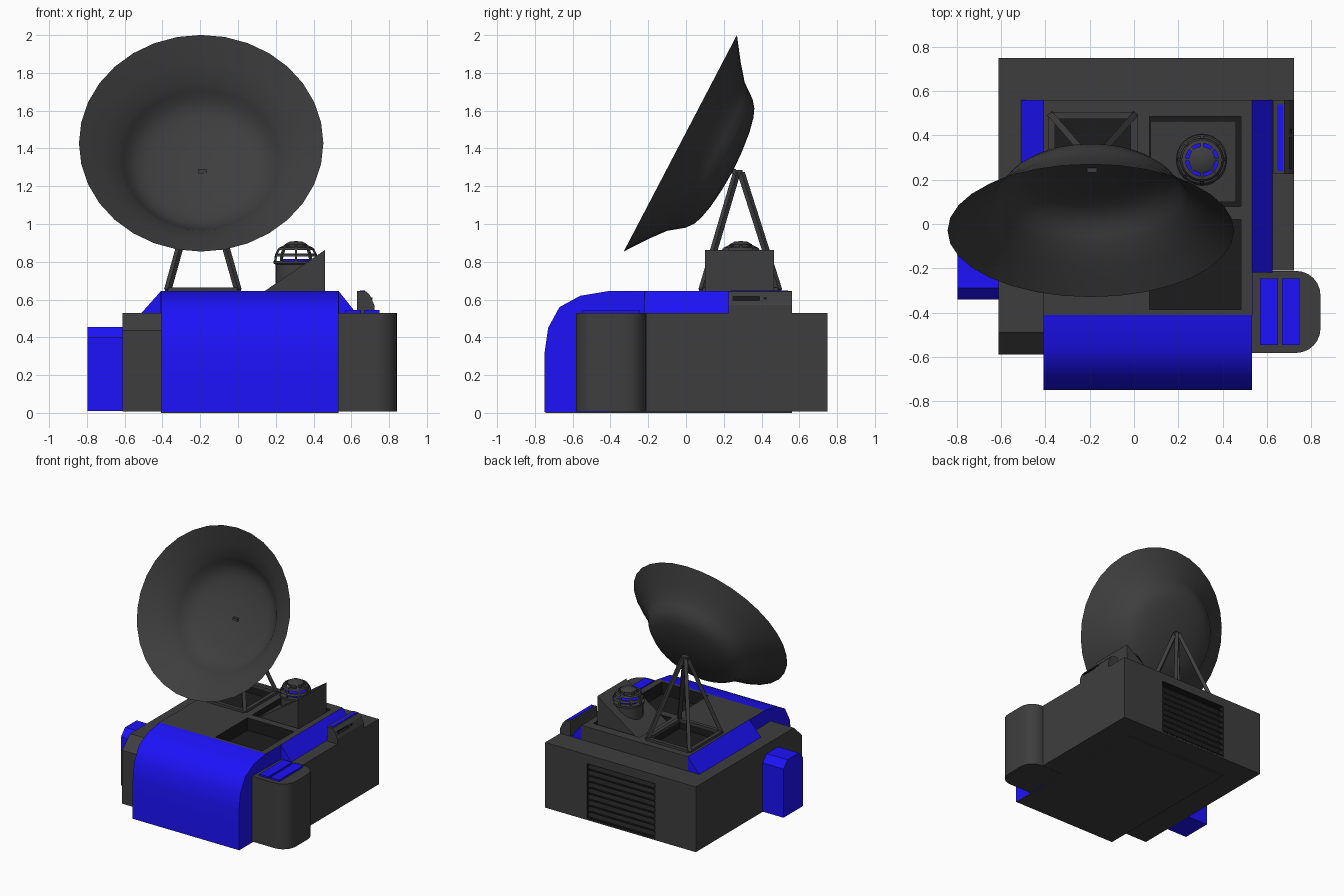
import bpy, bmesh, math
from mathutils import Vector, Matrix

if "Cube" in bpy.data.objects:
    bpy.data.objects.remove(bpy.data.objects["Cube"])


def paint(name, *rgb):
    m = bpy.data.materials.new(name)
    m.diffuse_color = (*rgb, 1)
    m.use_nodes = True
    m.node_tree.nodes["Principled BSDF"].inputs["Base Color"].default_value = m.diffuse_color
    return m


blue = paint("blue_paint", 0.012, 0.006, 0.95)
grey = paint("dark_grey", 0.048, 0.048, 0.048)
black = paint("near_black", 0.012, 0.012, 0.012)


def make(name, bm, mat=None, smooth=None):
    bmesh.ops.recalc_face_normals(bm, faces=bm.faces)
    me = bpy.data.meshes.new(name)
    bm.to_mesh(me)
    bm.free()
    ob = bpy.data.objects.new(name, me)
    bpy.context.collection.objects.link(ob)
    me.materials.append(mat or grey)
    if smooth:
        bpy.ops.object.select_all(action='DESELECT')
        bpy.context.view_layer.objects.active = ob
        ob.select_set(True)
        bpy.ops.object.shade_smooth_by_angle(angle=math.radians(smooth))
    return ob


def prism(name, pts, axis, a, b, mat=None, smooth=None):
    """Extrude a 2D outline along one axis from a to b."""
    put = {'x': lambda p, t: (t, p[0], p[1]),
           'y': lambda p, t: (p[0], t, p[1]),
           'z': lambda p, t: (p[0], p[1], t)}[axis]
    bm = bmesh.new()
    lo = [bm.verts.new(put(p, a)) for p in pts]
    hi = [bm.verts.new(put(p, b)) for p in pts]
    bm.faces.new(lo)
    bm.faces.new(hi)
    n = len(pts)
    for i in range(n):
        j = (i + 1) % n
        bm.faces.new((lo[i], lo[j], hi[j], hi[i]))
    return make(name, bm, mat, smooth)


def box(name, x, y, z, mat=None):
    return prism(name, [(x[0], y[0]), (x[1], y[0]), (x[1], y[1]), (x[0], y[1])], 'z', z[0], z[1], mat)


def beam(name, p, q, w):
    """Square bar between two points."""
    p, q = Vector(p), Vector(q)
    d = q - p
    bm = bmesh.new()
    rot = d.to_track_quat('Z', 'Y').to_matrix().to_4x4()
    bmesh.ops.create_cube(bm, size=1, matrix=Matrix.Translation((p + q) / 2) @ rot
                          @ Matrix.Diagonal((w, w, d.length, 1)))
    return make(name, bm)


def lathe(name, prof, n, matrix, mat=None, closed=False):
    """Spin (radius, height) points around local z."""
    bm = bmesh.new()
    rings = []
    for r, z in prof:
        if r == 0:
            rings.append([bm.verts.new((0, 0, z))] * n)
        else:
            rings.append([bm.verts.new((r * math.cos(t), r * math.sin(t), z))
                          for t in (2 * math.pi * i / n for i in range(n))])
    pairs = list(zip(rings, rings[1:])) + ([(rings[-1], rings[0])] if closed else [])
    for a, b in pairs:
        for i in range(n):
            j = (i + 1) % n
            bm.faces.new(list(dict.fromkeys((a[i], a[j], b[j], b[i]))))
    bm.transform(matrix)
    return make(name, bm, mat, 40)


def cut(ob, x, y, z):
    """Cut a near-black recess."""
    cutter = box("cutter", x, y, z, black)
    cutter.hide_render = True
    mod = ob.modifiers.new("cut", 'BOOLEAN')
    mod.object, mod.operation, mod.solver = cutter, 'DIFFERENCE', 'EXACT'
    mod.material_mode = 'TRANSFER'
    bpy.context.view_layer.objects.active = ob
    bpy.ops.object.modifier_apply(modifier=mod.name)
    bpy.data.objects.remove(cutter)


# Main body: core with roof recesses, left flank, rear body with vent
L, R = -.408, .533
core = box("core_body", (L, R), (-.41, .56), (.003, .645))
cut(core, (.07, .483), (-.385, .02), (.545, .7))
cut(core, (.07, .483), (.08, .485), (.59, .7))
cut(core, (-.36, -.015), (.1, .475), (.59, .7))
box("floor_plate", (L, R), (-.745, .56), (0, .004))
prism("left_flank", [(-.59, .008), (-.59, .435), (-.49, .53), (.75, .53), (.75, .008)], 'x', -.612, L)
rear = box("rear_body", (L, .722), (-.21, .75), (.008, .53))
cut(rear, (-.25, .35), (.70, .8), (.02, .46))
for i in range(9):
    z = .025 + i * .048
    prism("vent_slat", [(.70, z + .035), (.745, z), (.745, z + .012), (.70, z + .047)],
          'x', -.25, .35, black)

# Blue hood, side walls and sloped roof edges
prism("hood", [(-.41, .004), (-.75, .004), (-.75, .31), (-.73, .45), (-.67, .56), (-.56, .62), (-.41, .645)],
      'x', L, R, blue, 40)
for name, x0, x1, out in (("left", L - .003, L, -.51), ("right", R, R + .003, .625)):
    box(name + "_hood_wall", (x0, x1), (-.41, -.212), (.3, .644), blue)
    inner = x1 if name == "left" else x0
    prism(name + "_roof_slope", [(inner, .645), (out, .53), (inner, .53)], 'y', -.22, .56, blue)

# Left blue box with chamfered top
prism("left_box", [(-.34, .01), (-.34, .40), (-.29, .455), (-.145, .455), (-.095, .40), (-.095, .01)],
      'x', -.797, -.61, blue)

# Right rounded pod with two pads
arc = [(.732 + .11 * math.cos(t), s * .075 - .397 + .11 * math.sin(t))
       for s, k in ((-1, -1), (1, 0)) for t in (math.pi / 2 * (k + i / 6) for i in range(7))]
prism("side_pod", [(R, -.582)] + arc + [(R, -.212)], 'z', .008, .53, None, 40)
for x in (.57, .668):
    box("pod_pad", (x, x + .08), (-.547, -.245), (.52, .545), blue)

# Side console on the right ledge
console = prism("side_console", [(.63, .53), (.63, .645), (.68, .643), (.70, .62), (.722, .57), (.722, .53)],
                'y', .225, .56)
cut(console, (.685, .75), (.25, .39), (.595, .615))
box("console_button", (.69, .712), (.41, .43), (.6, .612), black)
box("console_strip", (.645, .673), (.24, .54), (.63, .648), blue)

# Turret ramp and vented dome
prism("turret_ramp", [(.075, .59), (.075, .60), (.46, .862), (.46, .59)], 'y', .10, .465)
C = Matrix.Translation((.307, .29, 0))
lathe("turret_drum", [(0, .62), (.108, .62), (.108, .785), (.118, .79), (.118, .805), (0, .805)], 32, C)
lathe("dome_core", [(0, .815), (.08, .815), (.08, .803)], 24, C, blue)
for r, z, w in ((.114, .828, .02), (.098, .862, .024)):
    lathe("dome_ring", [(r, z), (r - .008, z + .014), (r - w, z + .016), (r - w, z)], 32, C, None, True)
lathe("dome_cap", [(0, .87), (.06, .87), (.06, .892), (.035, .906), (0, .91)], 24, C)
for i in range(8):
    t = i * math.pi / 4
    rib = [(.11, .80), (.106, .835), (.09, .868), (.05, .888)]
    P = [(.307 + r * math.cos(t), .29 + r * math.sin(t), z) for r, z in rib]
    for p, q in zip(P, P[1:]):
        beam("dome_rib", p, q, .012)

# Dish stand: base frame and four legs
x0, x1, y0, y1 = -.372, 0, .085, .49
corners = [(x0, y0), (x1, y0), (x1, y1), (x0, y1)]
for i, (a, b) in enumerate(corners):
    c, d = corners[(i + 1) % 4]
    beam("stand_frame", (a, b, .65), (c, d, .65), .03)
    sx, sy = (1 if a > -.19 else -1), (1 if b > .28 else -1)
    beam("stand_leg", (a, b, .65), (-.188 + sx * .012, .28 + sy * .012, 1.27), .028)
box("stand_head", (-.213, -.163), (.255, .30), (1.255, 1.285))

# Dish, tilted up towards the front
tilt = Matrix.Translation((-.195, -.03, 1.4275)) @ Matrix.Rotation(math.radians(62.4), 4, 'X')
lathe("dish", [(0, -.315), (.11, -.31), (.22, -.298), (.30, -.28), (.345, -.262), (.385, -.23),
               (.415, -.19), (.444, -.152), (.53, -.083), (.647, 0)], 32, tilt)
box("dish_feed", (-.213, -.168), (.232, .265), (1.268, 1.29))
